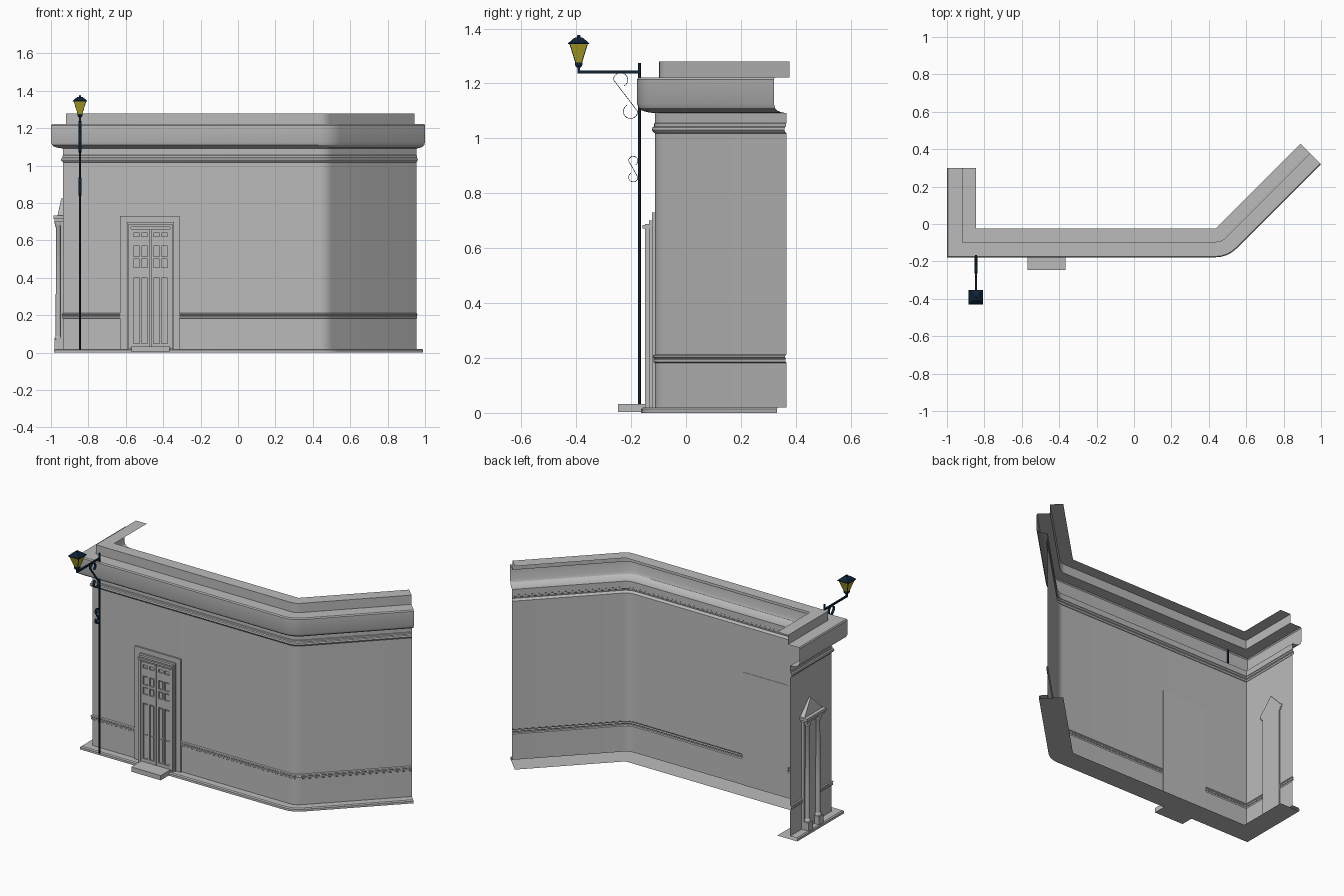
import bpy, bmesh, math
from mathutils import Matrix, Vector

if "Cube" in bpy.data.objects:
    bpy.data.objects.remove(bpy.data.objects["Cube"])


def material(name, rgb):
    m = bpy.data.materials.new(name)
    m.diffuse_color = (*rgb, 1)
    m.use_nodes = True
    m.node_tree.nodes["Principled BSDF"].inputs["Base Color"].default_value = m.diffuse_color
    return m


STONE = material("grey stone", (0.5, 0.5, 0.5))
IRON = material("dark blue iron", (0.004, 0.016, 0.036))
GLASS = material("yellow glass", (0.46, 0.38, 0.02))


def finish(name, bm, mat, smooth=None):
    me = bpy.data.meshes.new(name)
    bm.to_mesh(me)
    bm.free()
    me.materials.append(mat)
    ob = bpy.data.objects.new(name, me)
    bpy.context.collection.objects.link(ob)
    if smooth:
        me.polygons.foreach_set("use_smooth", [True] * len(me.polygons))
        me.set_sharp_from_angle(angle=math.radians(smooth))
    return ob


def boxes(name, items, mat=STONE):
    """One object from (lo, hi) corner pairs."""
    bm = bmesh.new()
    for lo, hi in items:
        lo, hi = Vector(lo), Vector(hi)
        bmesh.ops.create_cube(bm, size=1, matrix=Matrix.Translation((lo + hi) / 2)
                              @ Matrix.Diagonal((*(hi - lo), 1)))
    return finish(name, bm, mat)


def turned(name, x, y, rings, sides, mat, turn=0.0, smooth=None):
    """Stack of (radius, z) rings around a vertical axis, capped."""
    bm = bmesh.new()
    loops = []
    for r, z in rings:
        loops.append([bm.verts.new((x + r * math.cos(turn + 2 * math.pi * i / sides),
                                    y + r * math.sin(turn + 2 * math.pi * i / sides), z))
                      for i in range(sides)])
    for a, b in zip(loops, loops[1:]):
        for i in range(sides):
            k = (i + 1) % sides
            bm.faces.new((a[i], a[k], b[k], b[i]))
    bm.faces.new(loops[0][::-1])
    bm.faces.new(loops[-1])
    return finish(name, bm, mat, smooth)


# Facade shell: one moulding profile swept along the bent plan
CX, CY, XL, RUN = 0.437, -0.023, -0.845, 0.453


def plan(r):
    pts = [(XL - r, 0.30), (XL - r, CY - r)]
    arc = [(CX + r * math.sin(a), CY - r * math.cos(a))
           for a in (math.radians(45) * i / 4 for i in range(5))]
    return pts + arc + [(arc[-1][0] + RUN, arc[-1][1] + RUN)]


PROFILE = [(0, 0), (.14, 0), (.14, .014), (.134, .02), (.09, .02),
           (.09, .182), (.096, .186), (.096, .194), (.093, .198), (.098, .203), (.096, .209), (.09, .213),
           (.09, 1.018), (.096, 1.022), (.101, 1.03), (.099, 1.04), (.093, 1.044), (.093, 1.054), (.09, 1.056),
           (.09, 1.092), (.112, 1.094), (.135, 1.10), (.149, 1.11), (.155, 1.125),
           (.155, 1.215), (.15, 1.222), (.075, 1.222), (.075, 1.28), (0, 1.28)]

bm = bmesh.new()
rows = [[bm.verts.new((x, y, z)) for x, y in plan(r)] for r, z in PROFILE]
for a, b in zip(rows, rows[1:]):
    for i in range(len(a) - 1):
        bm.faces.new((a[i], a[i + 1], b[i + 1], b[i]))
bmesh.ops.remove_doubles(bm, verts=bm.verts, dist=1e-5)
finish("facade_wall", bm, STONE, 30)

# Door surround, stepped frame and doorstep
DX = -0.468
boxes("door_surround", [((-.632, -.124, .02), (-.313, -.111, .73))])
frame = []
for half, w, top, front in ((.125, .018, .70, -.134), (.118, .013, .688, -.150)):
    for s in (-1, 1):
        x0, x1 = sorted((DX + s * half, DX + s * (half - w)))
        frame.append(((x0, front, .02), (x1, -.12, top)))
    frame.append(((DX - half, front, top - w), (DX + half, -.12, top)))
frame.append(((DX - .12, -.158, .672), (DX + .12, -.12, .684)))
boxes("door_frame", frame)
boxes("door_step", [((-.57, -.247, .003), (-.365, -.15, .033))])

# Double door: backing, stiles, rails and raised panels, mirrored
door = [((DX - .106, -.135, .03), (DX + .106, -.12, .672))]
for s in (-1, 1):
    for a, b in ((.002, .016), (.047, .058), (.091, .105)):
        x0, x1 = sorted((DX + s * a, DX + s * b))
        door.append(((x0, -.146, .03), (x1, -.13, .655)))
    x0, x1 = sorted((DX + s * .002, DX + s * .105))
    for z0, z1 in ((.03, .05), (.40, .455), (.50, .515), (.57, .62), (.64, .66)):
        door.append(((x0, -.145, z0), (x1, -.13, z1)))
    for a, b in ((.022, .041), (.064, .085)):
        x0, x1 = sorted((DX + s * a, DX + s * b))
        for z0, z1 in ((.06, .20), (.21, .39), (.462, .493), (.522, .563)):
            door.append(((x0, -.14, z0), (x1, -.13, z1)))
boxes("double_door", door)

# Side niche on the left return: panel, paired columns, entablature
NY = 0.11
boxes("niche_panel", [((-.95, NY - .075, .02), (-.93, NY + .075, .70))])
for i, s in enumerate((-1, 1)):
    y = NY + s * .052
    turned(f"niche_column_{i}", -.96, y,
           [(.02, .07), (.02, .08), (.015, .088), (.0145, .3), (.012, .665), (.016, .672), (.02, .69), (.02, .70)],
           16, STONE, smooth=30)
    boxes(f"column_plinth_{i}", [((-.982, y - .022, .018), (-.935, y + .022, .07))])
boxes("niche_entablature", [((-.98, NY - .085, .70), (-.93, NY + .085, .716)),
                            ((-.987, NY - .097, .716), (-.93, NY + .097, .733))])

# Pediment: leaning triangle over the niche
bm = bmesh.new()
front = [bm.verts.new(p) for p in ((-.965, NY + .09, .733), (-.965, NY - .09, .733), (-.945, NY, .825))]
back = [bm.verts.new((-.93, v.co.y, v.co.z)) for v in front]
bm.faces.new(front)
bm.faces.new(back[::-1])
for i in range(3):
    bm.faces.new((front[i], back[i], back[(i + 1) % 3], front[(i + 1) % 3]))
bmesh.ops.recalc_face_normals(bm, faces=bm.faces)
finish("niche_pediment", bm, STONE)

# Lamp post and bracket arm
LX, PY, LY = -.845, -.17, -.391
turned("lamp_post", LX, PY, [(.0055, .015), (.0055, 1.275)], 8, IRON, smooth=50)
boxes("lamp_arm", [((LX - .005, LY - .005, 1.237), (LX + .005, PY, 1.247)),
                   ((LX - .005, LY - .005, 1.237), (LX + .005, LY + .005, 1.27))], IRON)

# Lantern: four-sided, square to the wall
Q = math.sqrt(2)


def square(name, rings, mat):
    turned(name, LX, LY, [(h * Q, z) for h, z in rings], 4, mat, math.pi / 4)


square("lantern_base", [(.008, 1.258), (.014, 1.268), (.014, 1.276)], IRON)
square("lantern_glass", [(.012, 1.276), (.033, 1.345)], GLASS)
square("lantern_roof", [(.039, 1.343), (.038, 1.347), (.016, 1.366), (.006, 1.368), (.006, 1.374), (.002, 1.377)], IRON)
bars = bmesh.new()
for sx in (-1, 1):
    for sy in (-1, 1):
        a = [bars.verts.new((LX + sx * (.0125 + dx), LY + sy * (.0125 + dy), 1.276))
             for dx, dy in ((0, 0), (-.003, 0), (0, -.003))]
        b = [bars.verts.new((LX + sx * (.0338 + dx), LY + sy * (.0338 + dy), 1.345))
             for dx, dy in ((0, 0), (-.003, 0), (0, -.003))]
        for k in (1, 2):
            bars.faces.new((a[0], a[k], b[k], b[0]))
bmesh.ops.recalc_face_normals(bars, faces=bars.faces)
finish("lantern_bars", bars, IRON)


# Scroll brackets: thin ribbons bent in the y-z plane
def scroll(name, top, bottom, r, width):
    """Two hooks joined by an S-shaped stem; top and bottom are hook centres."""
    pts = []
    for i in range(13):      # upper hook, ending on its outer side
        a = math.radians(-60 + 20 * i)
        pts.append((top[0] + r * math.cos(a), top[1] + r * math.sin(a)))
    for i in range(13):      # lower hook, starting on the wall side
        a = math.radians(0 - 20 * i)
        pts.append((bottom[0] + r * math.cos(a), bottom[1] + r * math.sin(a)))
    bm = bmesh.new()
    t = .001
    rings = []
    for i, (y, z) in enumerate(pts):
        p, q = pts[max(i - 1, 0)], pts[min(i + 1, len(pts) - 1)]
        d = Vector((q[0] - p[0], q[1] - p[1])).normalized() * t
        rings.append([bm.verts.new((LX + sx * width / 2, y + sn * -d.y, z + sn * d.x))
                      for sx, sn in ((-1, -1), (1, -1), (1, 1), (-1, 1))])
    for a, b in zip(rings, rings[1:]):
        for k in range(4):
            bm.faces.new((a[k], a[(k + 1) % 4], b[(k + 1) % 4], b[k]))
    bm.faces.new(rings[0])
    bm.faces.new(rings[-1])
    bmesh.ops.recalc_face_normals(bm, faces=bm.faces)
    finish(name, bm, IRON, 50)


scroll("arm_scroll", (-.238, 1.213), (-.202, 1.098), .026, .016)
scroll("post_scroll", (-.192, .918), (-.192, .858), .017, .016)
